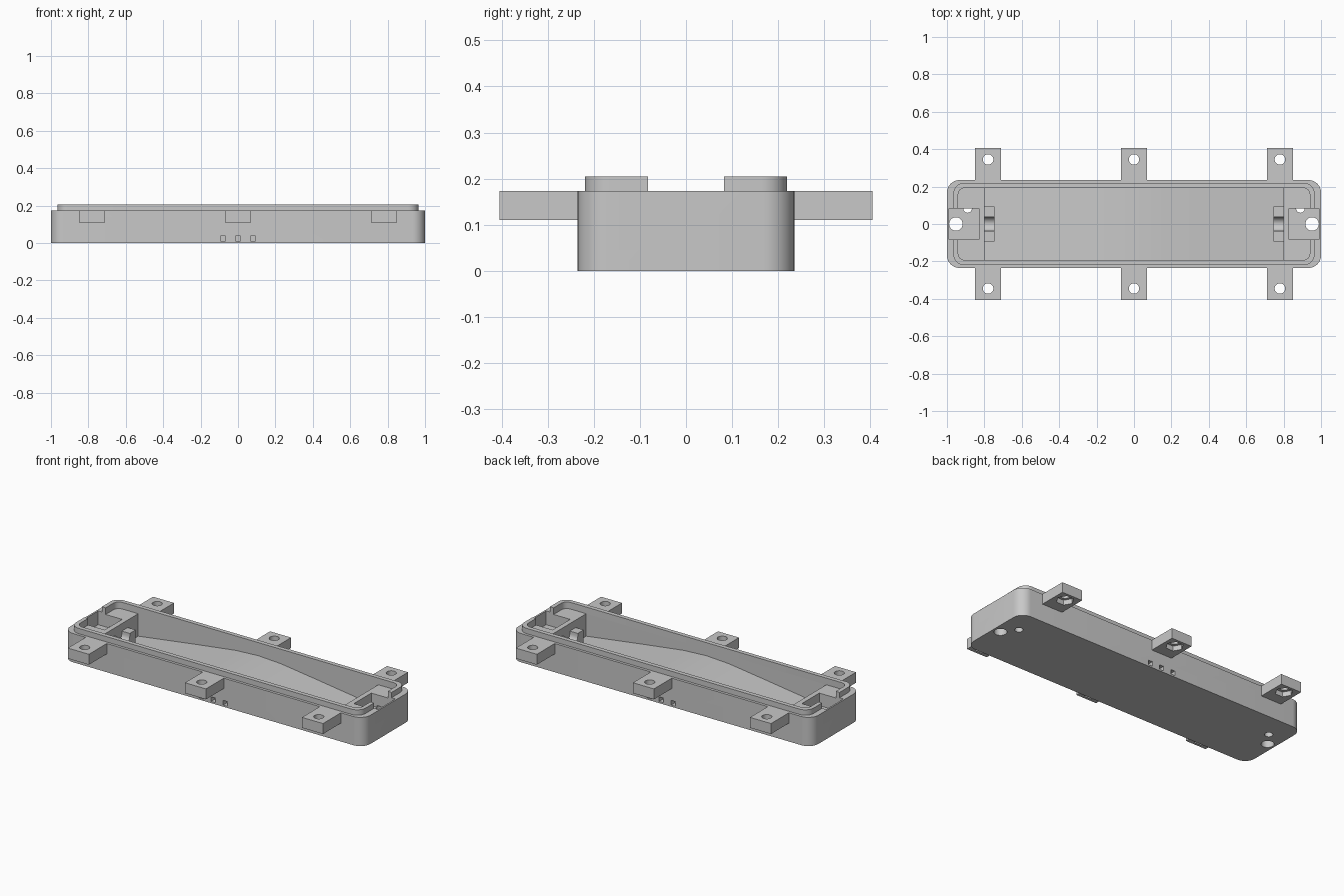
import bpy, bmesh, math
from mathutils import Matrix

old = bpy.data.objects.get("Cube")
if old:
    bpy.data.objects.remove(old, do_unlink=True)

grey = bpy.data.materials.new("plain grey")
grey.use_nodes = True
GREY = (0.58, 0.58, 0.58, 1)
grey.diffuse_color = GREY
grey.node_tree.nodes["Principled BSDF"].inputs["Base Color"].default_value = GREY


def prism(name, outline, low, high, matrix=Matrix()):
    """Extrude a closed outline from low to high."""
    bm = bmesh.new()
    face = bm.faces.new([bm.verts.new((x, y, low)) for x, y in outline])
    side = bmesh.ops.extrude_face_region(bm, geom=[face])["geom"]
    verts = [g for g in side if isinstance(g, bmesh.types.BMVert)]
    bmesh.ops.translate(bm, verts=verts, vec=(0, 0, high - low))
    bmesh.ops.transform(bm, matrix=matrix, verts=bm.verts)
    bmesh.ops.recalc_face_normals(bm, faces=bm.faces)
    mesh = bpy.data.meshes.new(name)
    bm.to_mesh(mesh)
    bm.free()
    mesh.materials.append(grey)
    obj = bpy.data.objects.new(name, mesh)
    bpy.context.collection.objects.link(obj)
    return obj


def rect(hx, hy, cx=0, cy=0):
    return [(cx + sx * hx, cy + sy * hy)
            for sx, sy in ((-1, -1), (1, -1), (1, 1), (-1, 1))]


def rounded(hx, hy, r, steps=10):
    points = []
    for corner, (sx, sy) in enumerate(((1, 1), (-1, 1), (-1, -1), (1, -1))):
        for i in range(steps + 1):
            a = (corner + i / steps) * math.pi / 2
            points.append((sx * (hx - r) + r * math.cos(a),
                           sy * (hy - r) + r * math.sin(a)))
    return points


def circle(r, cx, cy, sides=28):
    return [(cx + r * math.cos(i * math.tau / sides),
             cy + r * math.sin(i * math.tau / sides)) for i in range(sides)]


def combine(obj, other, operation):
    """Apply a boolean and discard the second object."""
    mod = obj.modifiers.new("cut", "BOOLEAN")
    mod.object, mod.operation, mod.solver = other, operation, "EXACT"
    bpy.ops.object.select_all(action="DESELECT")
    bpy.context.view_layer.objects.active = obj
    obj.select_set(True)
    bpy.ops.object.modifier_apply(modifier=mod.name)
    bpy.data.objects.remove(other, do_unlink=True)


def cut(obj, outline, low, high, matrix=Matrix()):
    combine(obj, prism("cutter", outline, low, high, matrix), "DIFFERENCE")


def smooth(obj):
    bpy.ops.object.select_all(action="DESELECT")
    bpy.context.view_layer.objects.active = obj
    obj.select_set(True)
    bpy.ops.object.shade_smooth_by_angle(angle=math.radians(30))


RIM, TOP, FLOOR, LEDGE, POCKET = 0.173, 0.205, 0.03, 0.165, 0.09
sideways = Matrix.Rotation(math.pi / 2, 4, "X")

# Tray body with a raised lip and end ledges
tray = prism("tray_body", rounded(1, 0.235, 0.067), 0, RIM)
combine(tray, prism("lip", rounded(0.965, 0.219, 0.055), 0.1, TOP), "UNION")
cut(tray, rounded(0.94, 0.193, 0.035, 4), LEDGE, 0.3)

# Deep middle whose floor rises gently towards the centre
crown = [(-0.8, FLOOR), (-0.4, 0.085), (-0.15, 0.118), (0, 0.126),
         (0.15, 0.118), (0.4, 0.085), (0.8, FLOOR)]
cut(tray, crown + [(0.8, 0.25), (-0.8, 0.25)], -0.193, 0.193, sideways)

# End pockets, screw holes and small cable holes
for s in (-1, 1):
    cut(tray, rect(0.08, 0.083, s * 0.91), POCKET, 0.35)
    cut(tray, rect(0.1, 0.083, s * 1.03), RIM, 0.35)
    cut(tray, circle(0.036, s * 0.952, 0), -0.1, 0.12)
    cut(tray, circle(0.023, s * 0.89, 0.083), -0.1, 0.1)

# Three blind square holes low on each long wall
for s in (-1, 1):
    for x in (-0.08, 0, 0.08):
        cut(tray, rect(0.014, 0.014, x, 0.024), s * 0.235 - 0.03,
            s * 0.235 + 0.03, sideways)
smooth(tray)

# Mounting tabs with a bolt hole and a hexagonal nut recess below
for s, side in ((-1, "front"), (1, "back")):
    for x, place in ((-0.78, "right"), (0, "middle"), (0.78, "left")):
        tab = prism(f"mounting_tab_{side}_{place}",
                    rect(0.07, 0.09, x, s * 0.315), 0.11, RIM)
        cut(tab, circle(0.028, x, s * 0.345), 0, 0.3)
        cut(tab, circle(0.05, x, s * 0.345, 6), 0, 0.14)
        smooth(tab)

# Cable cradles: blocks with a round groove, against the end ledges
lengthwise = Matrix(((0, 0, 1, 0), (1, 0, 0, 0), (0, 1, 0, 0), (0, 0, 0, 1)))
for s, place in ((-1, "right"), (1, "left")):
    high, r = 0.12, 0.037
    groove = [(r * math.cos(a), high - 0.015 - r * math.sin(a))
              for a in (i * math.pi / 12 for i in range(13))]
    outline = ([(-0.093, FLOOR - 0.01), (0.093, FLOOR - 0.01), (0.093, high), (r, high)]
               + groove + [(-r, high), (-0.093, high)])
    ends = sorted((s * 0.801, s * 0.747))
    smooth(prism(f"cable_cradle_{place}", outline, *ends, lengthwise))
